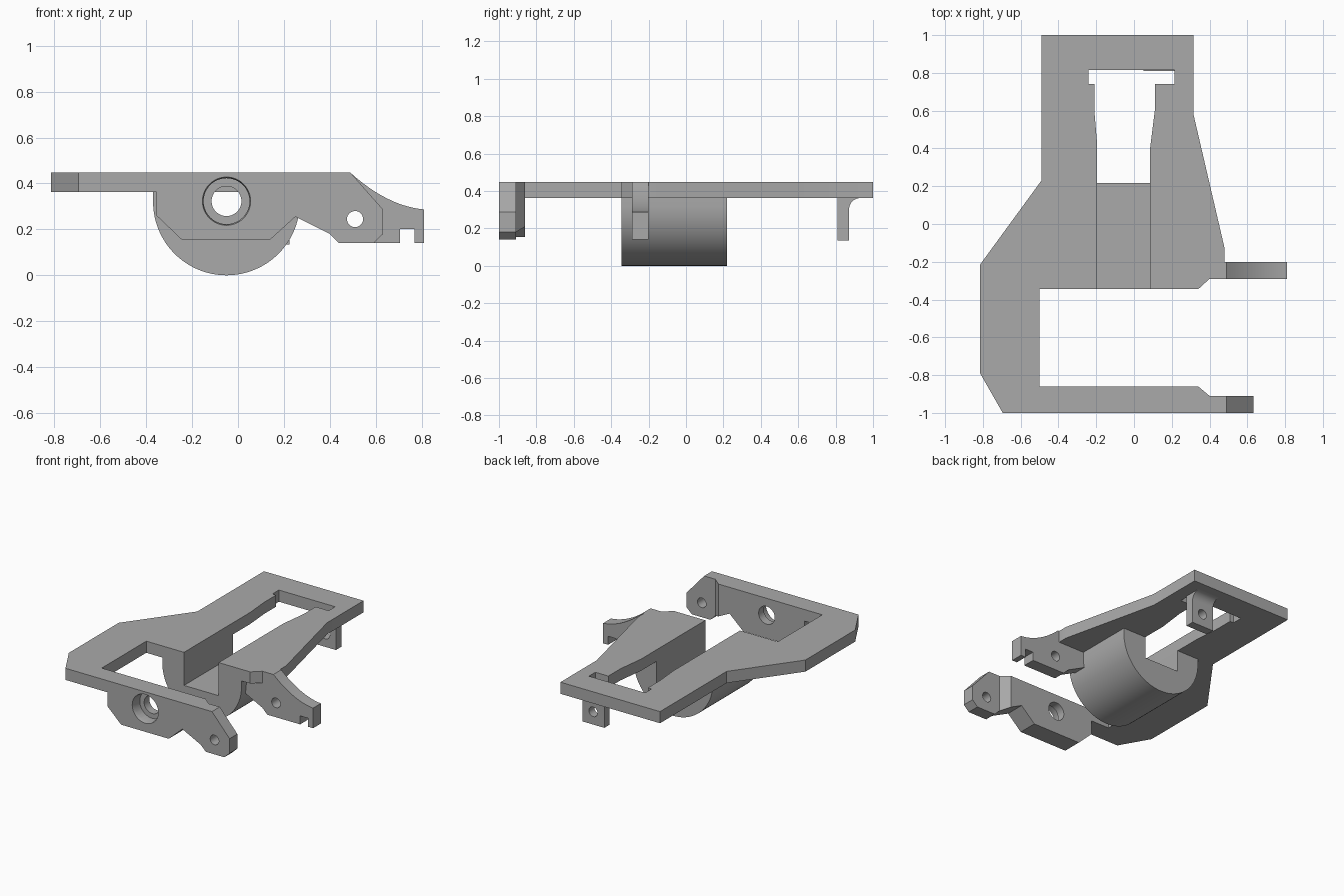
import bpy
import bmesh
import math

cube = bpy.data.objects.get("Cube")
if cube:
    bpy.data.objects.remove(cube, do_unlink=True)

grey = bpy.data.materials.new("plain grey")
grey.use_nodes = True
COLOUR = (0.4, 0.4, 0.4, 1)
grey.diffuse_color = COLOUR
grey.node_tree.nodes["Principled BSDF"].inputs["Base Color"].default_value = COLOUR

TOP, UNDER = 0.447, 0.362   # plate faces
FRONT, BACK = -0.345, 0.218   # cradle ends

# Each mapping places a 2D outline point at a depth along the extrusion axis
PLACE = {
    "x": lambda a, b, d: (d, a, b),
    "y": lambda a, b, d: (a, d, b),
    "z": lambda a, b, d: (a, b, d),
}


def prism(name, outline, axis, start, end):
    bm = bmesh.new()
    near = [bm.verts.new(PLACE[axis](a, b, start)) for a, b in outline]
    far = [bm.verts.new(PLACE[axis](a, b, end)) for a, b in outline]
    bm.faces.new(near)
    bm.faces.new(far)
    n = len(outline)
    for i in range(n):
        j = (i + 1) % n
        bm.faces.new((near[i], near[j], far[j], far[i]))
    bmesh.ops.recalc_face_normals(bm, faces=bm.faces)
    mesh = bpy.data.meshes.new(name)
    bm.to_mesh(mesh)
    bm.free()
    mesh.materials.append(grey)
    obj = bpy.data.objects.new(name, mesh)
    bpy.context.collection.objects.link(obj)
    return obj


def arc(cx, cy, r, start, end, steps):
    angles = [math.radians(start + (end - start) * i / steps) for i in range(steps + 1)]
    return [(cx + r * math.cos(t), cy + r * math.sin(t)) for t in angles]


def bore(x, z, r, start, end):
    return prism("bore_cutter", arc(x, z, r, 0, 352.5, 47), "y", start, end)


def boolean(obj, cutter, operation="DIFFERENCE"):
    mod = obj.modifiers.new("cut", "BOOLEAN")
    mod.operation = operation
    mod.solver = "EXACT"
    mod.object = cutter
    bpy.context.view_layer.update()
    graph = bpy.context.evaluated_depsgraph_get()
    mesh = bpy.data.meshes.new_from_object(obj.evaluated_get(graph))
    obj.modifiers.clear()
    obj.data = mesh
    bpy.data.objects.remove(cutter, do_unlink=True)


# Flat frame: one outline that runs round the open slot and the front opening
frame = prism("frame_plate", [
    (-0.49, 1), (0.315, 1), (0.315, 0.58), (0.48, -0.13), (0.48, -0.2), (0.49, -0.2),
    (0.49, -0.29), (0.4, -0.29), (0.34, FRONT), (0.085, FRONT), (0.085, 0.4),
    (0.11, 0.6), (0.11, 0.74), (0.215, 0.74), (0.215, 0.815), (-0.24, 0.815),
    (-0.24, 0.74), (-0.21, 0.74), (-0.21, 0.6), (-0.195, 0.42), (-0.195, FRONT),
    (-0.5, FRONT), (-0.5, -0.86), (0.34, -0.86), (0.4, -0.91), (0.49, -0.91),
    (0.49, -1), (-0.695, -1), (-0.815, -0.79), (-0.815, -0.215), (-0.49, 0.23),
], "z", UNDER, TOP)

# Half-round cradle with a square channel
cradle = prism("cradle", [(-0.37, UNDER)] + arc(-0.05, 0.32, 0.32, 180, 360, 48) + [
    (0.27, UNDER), (0.085, UNDER), (0.085, 0.205), (-0.195, 0.205), (-0.195, UNDER),
], "y", FRONT, BACK)

# Front bracket: side profile trimmed by its stepped plan
bracket = prism("front_bracket", [
    (-0.355, UNDER), (-0.355, 0.26), (-0.245, 0.155), (0.14, 0.155), (0.25, 0.255),
    (0.4, 0.18), (0.44, 0.14), (0.59, 0.14), (0.632, 0.18), (0.632, 0.287),
    (0.49, TOP), (0.49, UNDER),
], "y", -1, -0.86)
plan = prism("plan_cutter", [
    (-0.6, -1.1), (0.8, -1.1), (0.8, -0.91), (0.4, -0.91), (0.34, -0.86),
    (0.28, -0.81), (-0.6, -0.81),
], "z", 0, 0.6)
boolean(bracket, plan, "INTERSECT")

# Side ear with a curved top and a notched tip
sweep = [(0.49 + 0.32 * t, TOP - 0.16 * t - 0.13 * t * (1 - t))
         for t in (i / 12 for i in range(13))]
ear = prism("side_ear", sweep + [
    (0.81, 0.14), (0.77, 0.14), (0.77, 0.202), (0.705, 0.202), (0.705, 0.14),
    (0.44, 0.14), (0.4, 0.18), (0.25, 0.255), (0.25, UNDER), (0.49, UNDER),
], "y", -0.29, -0.2)

# Rear tab with a fillet under the plate
tab = prism("rear_tab", [(0.81, UNDER), (0.81, 0.135), (0.872, 0.135)]
            + arc(0.932, 0.302, 0.06, 180, 90, 10), "x", 0.05, 0.225)

# Pivot holes, and the tapered counterbore across bracket and plate rim
for part in (bracket, ear):
    boolean(part, bore(0.51, 0.245, 0.035, -1.1, -0.1))
boolean(tab, bore(0.14, 0.228, 0.035, 0.7, 1))
for part in (bracket, frame):
    boolean(part, bore(-0.05, 0.323, 0.065, -1.1, -0.8))
    boolean(part, bore(-0.05, 0.323, 0.1, -1.1, -0.92))
    rim = bore(-0.05, 0.323, 0.11, -1.02, -0.975)
    for v in rim.data.vertices:
        if v.co.y > -1:
            v.co.x = -0.05 + (v.co.x + 0.05) * 0.9
            v.co.z = 0.323 + (v.co.z - 0.323) * 0.9
    boolean(part, rim)

# Smooth the round surfaces while keeping edges sharp
for obj in (frame, cradle, bracket, ear, tab):
    bpy.ops.object.select_all(action="DESELECT")
    obj.select_set(True)
    bpy.context.view_layer.objects.active = obj
    bpy.ops.object.shade_smooth_by_angle(angle=math.radians(25))
